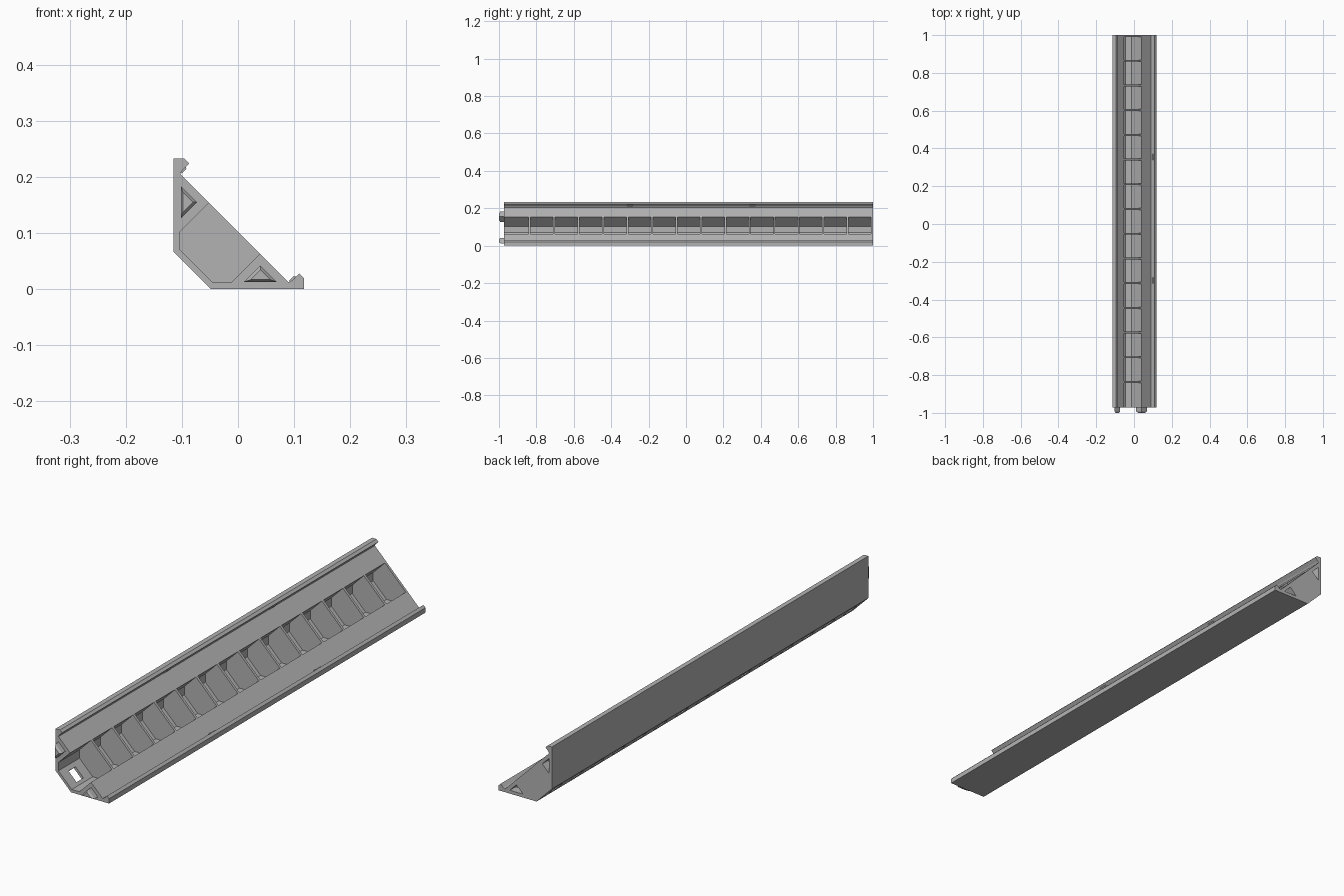
import bpy
import bmesh

if "Cube" in bpy.data.objects:
    bpy.data.objects.remove(bpy.data.objects["Cube"])

FRONT, BACK = -0.972, 1.0
COUNT, WALL = 15, 0.010
PITCH = (BACK - FRONT - WALL) / COUNT

grey = bpy.data.materials.new("light grey plastic")
grey.diffuse_color = (0.45, 0.45, 0.45, 1)
grey.use_nodes = True
grey.node_tree.nodes["Principled BSDF"].inputs["Base Color"].default_value = grey.diffuse_color


def mirrored(points):
    """Reflect a cross-section across its 45 degree symmetry line."""
    return [(z - 0.115, x + 0.115) for x, z in reversed(points)]


def loft(bm, sections):
    """Closed solid through a list of (y, cross-section) pairs."""
    rings = [[bm.verts.new((x, y, z)) for x, z in pts] for y, pts in sections]
    for a, b in zip(rings, rings[1:]):
        n = len(a)
        for i in range(n):
            bm.faces.new((a[i], a[(i + 1) % n], b[(i + 1) % n], b[i]))
    bm.faces.new(rings[0])
    bm.faces.new(rings[-1])


def make(name, solids):
    bm = bmesh.new()
    for sections in solids:
        loft(bm, sections)
    bmesh.ops.recalc_face_normals(bm, faces=bm.faces)
    mesh = bpy.data.meshes.new(name)
    bm.to_mesh(mesh)
    bm.free()
    mesh.materials.append(grey)
    obj = bpy.data.objects.new(name, mesh)
    bpy.context.collection.objects.link(obj)
    return obj


def cut(target, cutter):
    mod = target.modifiers.new("cut", 'BOOLEAN')
    mod.operation = 'DIFFERENCE'
    mod.solver = 'EXACT'
    mod.object = cutter
    bpy.context.view_layer.update()
    graph = bpy.context.evaluated_depsgraph_get()
    mesh = bpy.data.meshes.new_from_object(target.evaluated_get(graph))
    target.modifiers.clear()
    target.data = mesh
    bpy.data.objects.remove(cutter)


# Corner rail: symmetric section with a hooked lip on each wing
half = [(-0.115, 0.067), (-0.115, 0.233), (-0.096, 0.233), (-0.087, 0.224),
        (-0.099, 0.212), (-0.103, 0.205)]
rail = make("corner_rail", [[(FRONT, half + mirrored(half)),
                             (BACK, half + mirrored(half))]])

# Row of pockets (the first is open at the front end) and rear sockets
side = [(-0.045, 0.012), (-0.012, 0.012), (0.110, 0.134)]
pocket = side + mirrored(side)
cuts = []
for i in range(COUNT):
    start = FRONT + i * PITCH + (WALL if i else -0.02)
    cuts.append([(start, pocket), (FRONT + (i + 1) * PITCH, pocket)])
tri = [(0.011, 0.013), (0.069, 0.013), (0.040, 0.042)]
for section in (tri, mirrored(tri)):
    cuts.append([(BACK - 0.035, section), (BACK + 0.02, section)])
cut(rail, make("pocket_cutter", cuts))

# Rectangular opening in the floor of every pocket
slot = [(-0.112, 0.034), (-0.077, -0.001), (-0.037, 0.039), (-0.072, 0.074)]
holes = []
for i in range(COUNT):
    mid = FRONT + (i + 0.5) * PITCH
    holes.append([(mid - 0.022, slot), (mid + 0.022, slot)])
cut(rail, make("slot_cutter", holes))


# Triangular pegs with tapered tips on the front end
def shrink(points, factor):
    cx = sum(p[0] for p in points) / len(points)
    cz = sum(p[1] for p in points) / len(points)
    return [(cx + (x - cx) * factor, cz + (z - cz) * factor) for x, z in points]


for name, section in (("lower_peg", tri), ("upper_peg", mirrored(tri))):
    make(name, [[(FRONT + 0.005, section), (-0.992, section),
                 (-1.0, shrink(section, 0.62))]])

# Small retaining bumps under the lips
bump = [(-0.104, 0.208), (-0.093, 0.218), (-0.092, 0.214), (-0.100, 0.206)]
bumps = []
for y in (-0.3, 0.355):
    for section in (bump, mirrored(bump)):
        bumps.append([(y - 0.016, section), (y + 0.016, section)])
make("lip_bumps", bumps)
